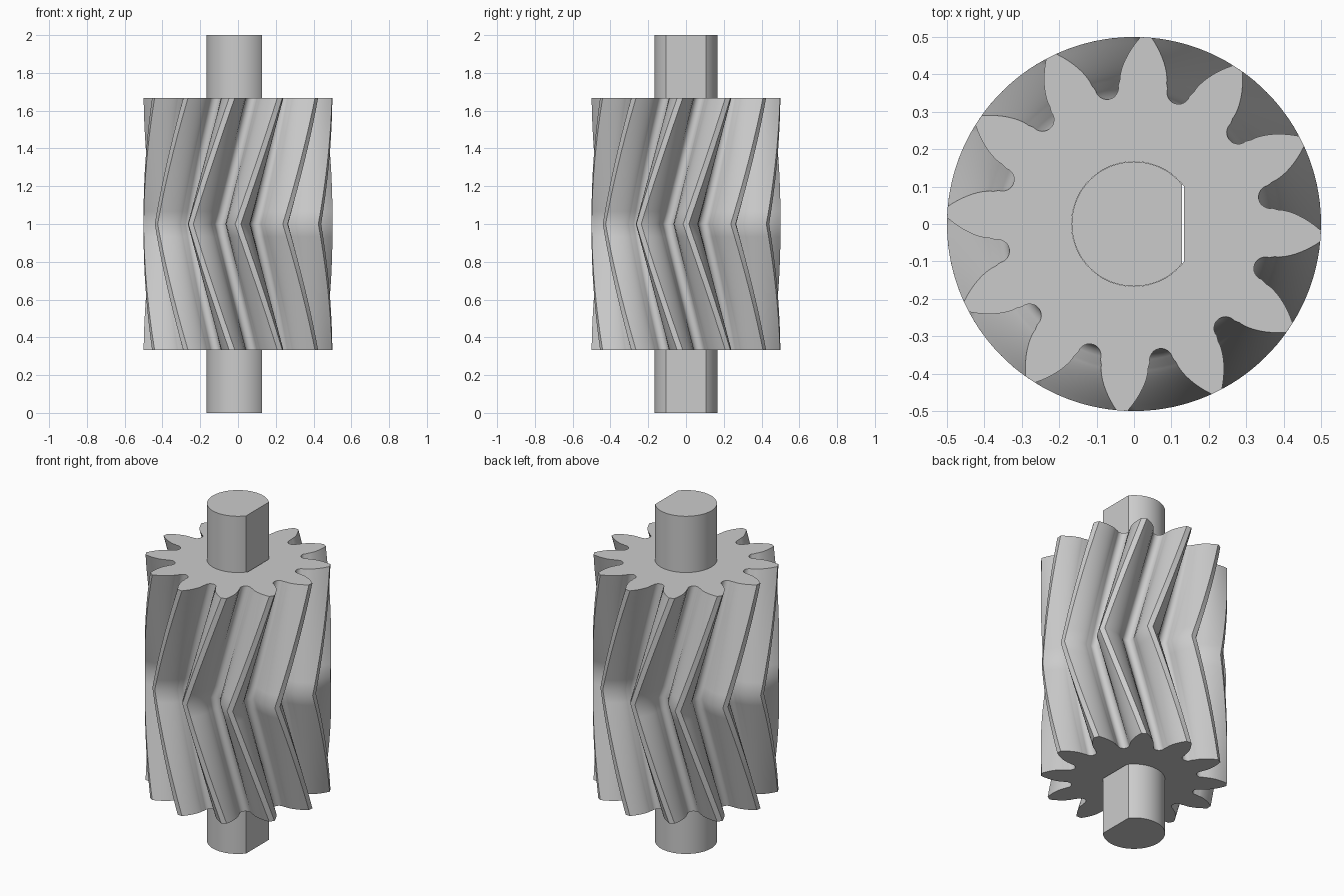
import bpy
import bmesh
from math import radians, cos, sin, tan, acos, pi, sqrt
from mathutils import Vector, Matrix

if "Cube" in bpy.data.objects:
    bpy.data.objects.remove(bpy.data.objects["Cube"], do_unlink=True)

TEETH = 12
PITCH = 2 * pi / TEETH
TIP_R, PITCH_R = 0.5, 0.4286
PRESSURE = radians(25.5)
BASE_R = PITCH_R * cos(PRESSURE)
SLOT_R, SLOT_RADIUS = 0.371, 0.031
GEAR_LOW, GEAR_HIGH = 0.333, 1.667
TWIST = radians(26.3)
SLICES = 20

steel = bpy.data.materials.new("steel grey")
steel.use_nodes = True
steel.diffuse_color = (0.6, 0.6, 0.6, 1)
steel.node_tree.nodes["Principled BSDF"].inputs["Base Color"].default_value = (0.6, 0.6, 0.6, 1)


def involute(a):
    return tan(a) - a


def half_angle(r):
    """Half the angular width of a tooth at radius r."""
    return PITCH / 4 + involute(PRESSURE) - involute(acos(min(1, BASE_R / r)))


def tooth_outline():
    """Involute flanks with a round root slot on one side."""
    steps = 9
    radii = [BASE_R + (TIP_R - BASE_R) * (i / steps) ** 1.3 for i in range(steps + 1)]
    pts = [Vector((r * cos(half_angle(r)), -r * sin(half_angle(r)))) for r in radii]
    pts += [Vector((p.x, -p.y)) for p in reversed(pts)]
    turn = Matrix.Rotation(PITCH / 2, 2)
    for i in range(13):
        a = pi * i / 12
        pts.append(turn @ Vector((SLOT_R - SLOT_RADIUS * sin(a), -SLOT_RADIUS * cos(a))))
    return pts


def gear_outline():
    tooth = tooth_outline()
    return [Matrix.Rotation(k * PITCH, 2) @ p for k in range(TEETH) for p in tooth]


def d_outline(radius, flat, count=72):
    """Circle with one flat cut on the +x side."""
    a = acos(flat / radius)
    angles = [a + (2 * pi - 2 * a) * i / count for i in range(count + 1)]
    return [Vector((radius * cos(t), radius * sin(t))) for t in angles]


def ring(bm, pts, z, turn=0.0):
    rot = Matrix.Rotation(turn, 2)
    return [bm.verts.new((*(rot @ p), z)) for p in pts]


def skin(bm, rings):
    for low, high in zip(rings, rings[1:]):
        for i in range(len(low)):
            j = (i + 1) % len(low)
            bm.faces.new((low[i], low[j], high[j], high[i]))


def finish(bm, name):
    bmesh.ops.recalc_face_normals(bm, faces=bm.faces[:])
    mesh = bpy.data.meshes.new(name)
    bm.to_mesh(mesh)
    bm.free()
    mesh.materials.append(steel)
    mesh.shade_smooth()
    mesh.set_sharp_from_angle(angle=radians(40))
    obj = bpy.data.objects.new(name, mesh)
    bpy.context.collection.objects.link(obj)
    return obj


# Double helical gear with a D-shaped bore
bm = bmesh.new()
outline = gear_outline()
outer = []
for s in range(SLICES + 1):
    t = s / SLICES
    z = GEAR_LOW + (GEAR_HIGH - GEAR_LOW) * t
    outer.append(ring(bm, outline, z, TWIST * abs(2 * t - 1)))
skin(bm, outer)
bore = d_outline(0.167, 0.134)
inner = [ring(bm, bore, z) for z in (GEAR_LOW, GEAR_HIGH)]
skin(bm, inner)
for loops in ((outer[0], inner[0]), (outer[-1], inner[-1])):
    edges = [bm.edges.get((lp[i - 1], lp[i])) for lp in loops for i in range(len(lp))]
    bmesh.ops.triangle_fill(bm, edges=edges, use_beauty=True, use_dissolve=False)
finish(bm, "herringbone_gear")

# Shaft with a flat along its whole length
bm = bmesh.new()
profile = d_outline(0.1665, 0.128)
ends = [ring(bm, profile, z) for z in (0, 2)]
skin(bm, ends)
for end in ends:
    bm.faces.new(end)
finish(bm, "shaft")
